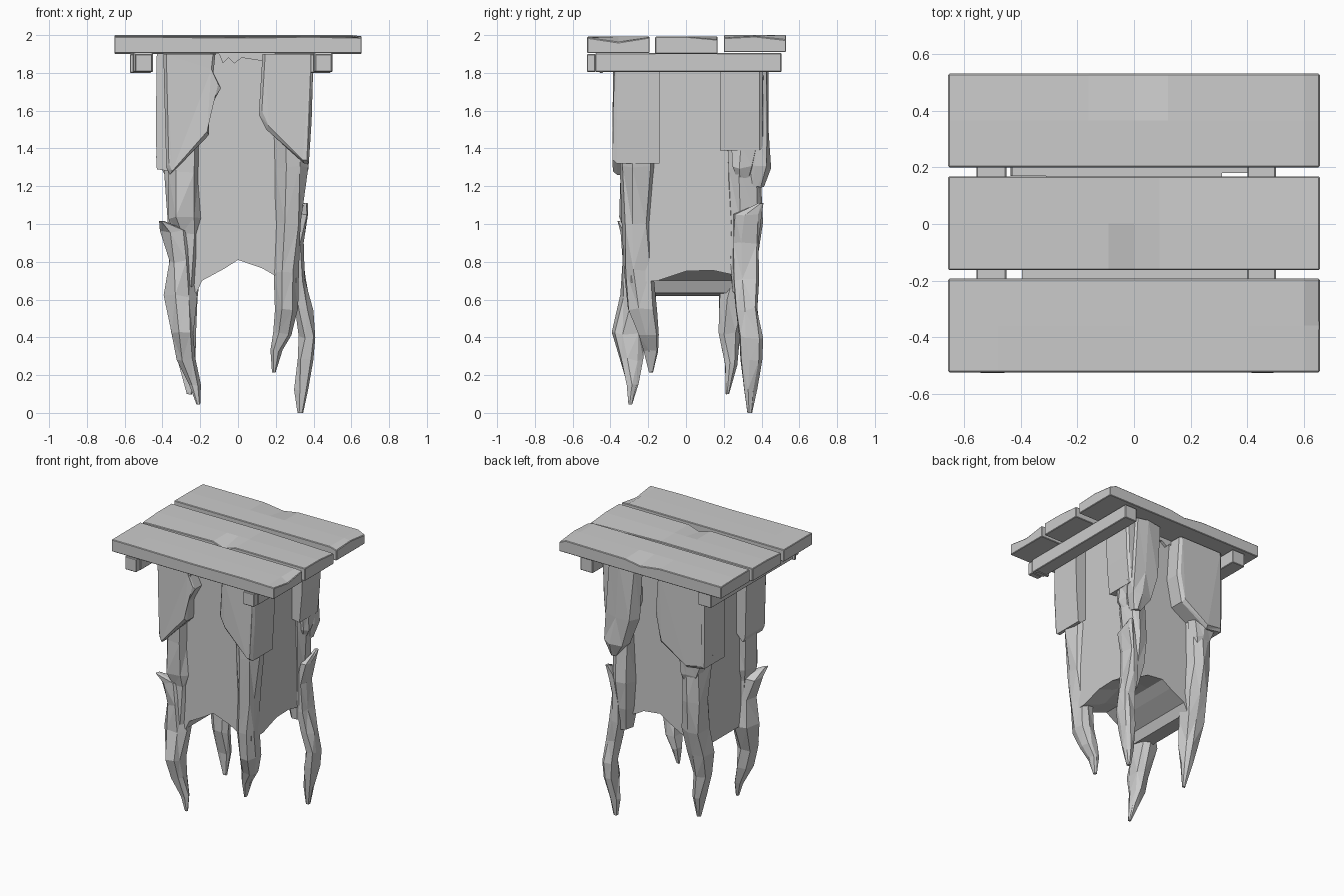
import bpy, bmesh, random

random.seed(4)


def finish(name, bm, bevel=0.0):
    bmesh.ops.recalc_face_normals(bm, faces=bm.faces)
    me = bpy.data.meshes.new(name)
    bm.to_mesh(me)
    bm.free()
    ob = bpy.data.objects.new(name, me)
    bpy.context.collection.objects.link(ob)
    if bevel:
        m = ob.modifiers.new("worn_edges", 'BEVEL')
        m.width, m.segments, m.limit_method = bevel, 1, 'ANGLE'
    return ob


def bridge(bm, rings):
    n = len(rings[0])
    for a, b in zip(rings, rings[1:]):
        for i in range(n):
            j = (i + 1) % n
            bm.faces.new((a[i], a[j], b[j], b[i]))
    bm.faces.new(rings[0])
    bm.faces.new(rings[-1])


def prism(name, pts, y0, y1, bevel=0.0):
    """Front outline (x, z) extruded from y0 to y1."""
    bm = bmesh.new()
    bridge(bm, [[bm.verts.new((x, y, z)) for x, z in pts] for y in (y0, y1)])
    return finish(name, bm, bevel)


def box(name, x0, x1, y0, y1, z0, z1, bevel=0.004):
    return prism(name, [(x0, z0), (x1, z0), (x1, z1), (x0, z1)], y0, y1, bevel)


def bark(name, pts, y_in, y_out):
    """Bark slab: outline extruded outwards, with an uneven, chipped outer face."""
    bm = bmesh.new()
    s = 1 if y_out > y_in else -1
    cx = sum(p[0] for p in pts) / len(pts)
    rings = [[bm.verts.new((x, y_in, z)) for x, z in pts],
             [bm.verts.new((x, y_out - s * .025, z)) for x, z in pts],
             [bm.verts.new((cx + .9 * (x - cx), y_out - s * random.uniform(0, .015),
                            z if z > 1.85 else z + .02)) for x, z in pts]]
    bridge(bm, rings)
    bmesh.ops.triangulate(bm, faces=bm.faces)
    return finish(name, bm)


SECTION = [(0, .3), (.3, 0), (.8, .03), (1, .35), (.93, .85), (.6, 1), (.12, .9)]


def root(name, rows, jitter=0.009):
    """Knotty faceted limb; each row is z, x0, x1, y0, y1."""
    bm = bmesh.new()
    rings = []
    for z, x0, x1, y0, y1 in rows:
        k = jitter * min(1, (x1 - x0) / 0.08) if z > .05 else 0
        rings.append([bm.verts.new((x0 + u * (x1 - x0) + random.uniform(-k, k),
                                    y0 + v * (y1 - y0) + random.uniform(-k, k),
                                    z + random.uniform(-k, k))) for u, v in SECTION])
    bridge(bm, rings)
    bmesh.ops.triangulate(bm, faces=bm.faces)
    return finish(name, bm)


def plank(name, y0, y1, z0, z1, rows):
    """Board along x; each row is x, drop of front edge, middle and back edge."""
    bm = bmesh.new()
    rings = []
    ym = (y0 + y1) / 2
    for x, f, m, b in rows:
        p = [(y0, z0), (y1, z0), (y1, z1 - b), (ym, z1 - m), (y0, z1 - f)]
        rings.append([bm.verts.new((x, y, z)) for y, z in p])
    bridge(bm, rings)
    return finish(name, bm, 0.004)


# Three worn top boards
plank("top_board_front", -.523, -.193, 1.905, 1.992,
      [(-.655, 0, 0, 0), (-.48, 0, 0, 0), (0, .004, 0, 0), (.4, 0, 0, 0), (.6, .004, 0, 0),
       (.655, .005, .03, .004)])
plank("top_board_middle", -.163, .168, 1.9, 1.992,
      [(-.655, .01, 0, 0), (-.09, 0, 0, 0), (0, .03, 0, 0), (.09, 0, 0, 0), (.655, 0, 0, .015)])
plank("top_board_back", .2, .53, 1.91, 2.0,
      [(-.655, 0, 0, .004), (-.16, 0, 0, .004), (0, 0, 0, .025), (.12, 0, 0, .005), (.6, 0, 0, 0),
       (.655, .015, .006, .025)])

# Two cross beams with chipped ends
for side, x0, x1 in (("left", -.555, -.45), ("right", .4, .5)):
    box("cross_beam_" + side, x0, x1, -.48, .505, 1.805, 1.905)
    box("beam_front_end_" + side, x0 + .01, x1 - .004, -.525, -.48, 1.805, 1.9)
    box("beam_collar_" + side, x0 - .017, x1 - .01, -.458, -.438, 1.8, 1.9)

# Trunk with a vaulted underside that also lifts slightly towards the middle of each side
outline = [(-.31, 1.9), (-.31, .62), (-.22, .635), (-.19, .7), (-.07, .765), (0, .81),
           (.13, .765), (.19, .73), (.31, .69), (.31, 1.9)]
bm = bmesh.new()
bridge(bm, [[bm.verts.new((x, y, z + (lift if z < 1 and x > .1 else 0))) for x, z in outline]
            for y, lift in ((-.29, 0), (-.15, .01), (0, .06), (.14, .065), (.3, .03))])
finish("trunk", bm)
prism("trunk_splinters", [(-.16, 1.905), (-.1, 1.9), (-.08, 1.85), (-.05, 1.88), (-.02, 1.85),
                          (.02, 1.88), (.15, 1.86), (.2, 1.905)], -.31, .32)

# Bark slabs wrapping the four upper corners
bark("bark_front_left", [(-.395, 1.9), (-.385, 1.5), (-.38, 1.3), (-.36, 1.26), (-.155, 1.47),
                         (-.15, 1.61), (-.09, 1.72), (-.13, 1.8), (-.12, 1.9)], -.14, -.39)
bark("bark_front_right", [(.13, 1.9), (.11, 1.58), (.15, 1.5), (.35, 1.32), (.375, 1.32),
                          (.39, 1.55), (.4, 1.9)], -.14, -.39)
bark("bark_back_left", [(-.43, 1.9), (-.435, 1.5), (-.43, 1.29), (-.3, 1.27), (-.08, 1.4),
                        (-.04, 1.6), (-.06, 1.9)], .17, .43)
bark("bark_back_right", [(.15, 1.9), (.14, 1.6), (.2, 1.42), (.37, 1.39), (.39, 1.6),
                         (.4, 1.9)], .18, .415)
root("bark_back_strip", [(1.9, .1, .34, .33, .44), (1.5, .12, .37, .33, .445),
                         (1.3, .2, .37, .33, .445), (1.2, .28, .34, .35, .41)])
root("bark_back_chip", [(1.42, .25, .375, .24, .39), (1.3, .27, .37, .24, .36),
                        (1.22, .3, .34, .27, .33)])
root("bark_left_chip", [(1.35, -.43, -.2, .28, .41), (1.2, -.36, -.22, .3, .4),
                        (1.1, -.3, -.26, .32, .36)])

# Corner posts running up behind the bark
root("post_front_left", [(1.88, -.36, -.18, -.35, -.17), (1.28, -.375, -.2, -.345, -.17),
                         (1.03, -.37, -.205, -.345, -.17), (.95, -.345, -.21, -.32, -.18),
                         (.66, -.33, -.22, -.31, -.18)])
root("post_back_right", [(1.88, .2, .36, .2, .36), (1.3, .2, .35, .22, .39),
                         (1.0, .2, .335, .23, .4), (.8, .2, .33, .23, .38),
                         (.64, .23, .33, .24, .34)])

# Pointed roots
root("root_front_left", [(1.015, -.415, -.39, -.36, -.32), (.96, -.41, -.25, -.345, -.2),
                         (.8, -.37, -.24, -.335, -.18), (.62, -.39, -.22, -.34, -.16),
                         (.42, -.36, -.23, -.385, -.23), (.28, -.32, -.22, -.35, -.23),
                         (.15, -.26, -.2, -.31, -.25), (.045, -.22, -.2, -.305, -.285)])
root("root_front_right", [(1.88, .18, .36, -.35, -.17), (1.3, .2, .365, -.345, -.16),
                          (1.0, .2, .34, -.335, -.18), (.75, .19, .32, -.325, -.17),
                          (.55, .2, .31, -.31, -.15), (.42, .19, .29, -.26, -.145),
                          (.33, .175, .23, -.22, -.15), (.215, .18, .2, -.195, -.175)])
root("root_back_left", [(1.88, -.39, -.18, .18, .36), (1.3, -.39, -.2, .2, .39),
                        (1.0, -.38, -.21, .22, .39), (.78, -.37, -.2, .2, .38),
                        (.6, -.38, -.21, .17, .33), (.42, -.36, -.23, .17, .28),
                        (.26, -.31, -.23, .2, .27), (.1, -.27, -.245, .21, .23)])
root("root_back_right", [(1.11, .345, .37, .385, .41), (1.05, .32, .37, .25, .405),
                         (.9, .28, .345, .25, .39), (.7, .28, .36, .25, .39),
                         (.55, .3, .395, .26, .385), (.4, .32, .415, .28, .41),
                         (.28, .31, .405, .29, .405), (.12, .3, .37, .31, .37),
                         (0, .315, .345, .325, .35)])
